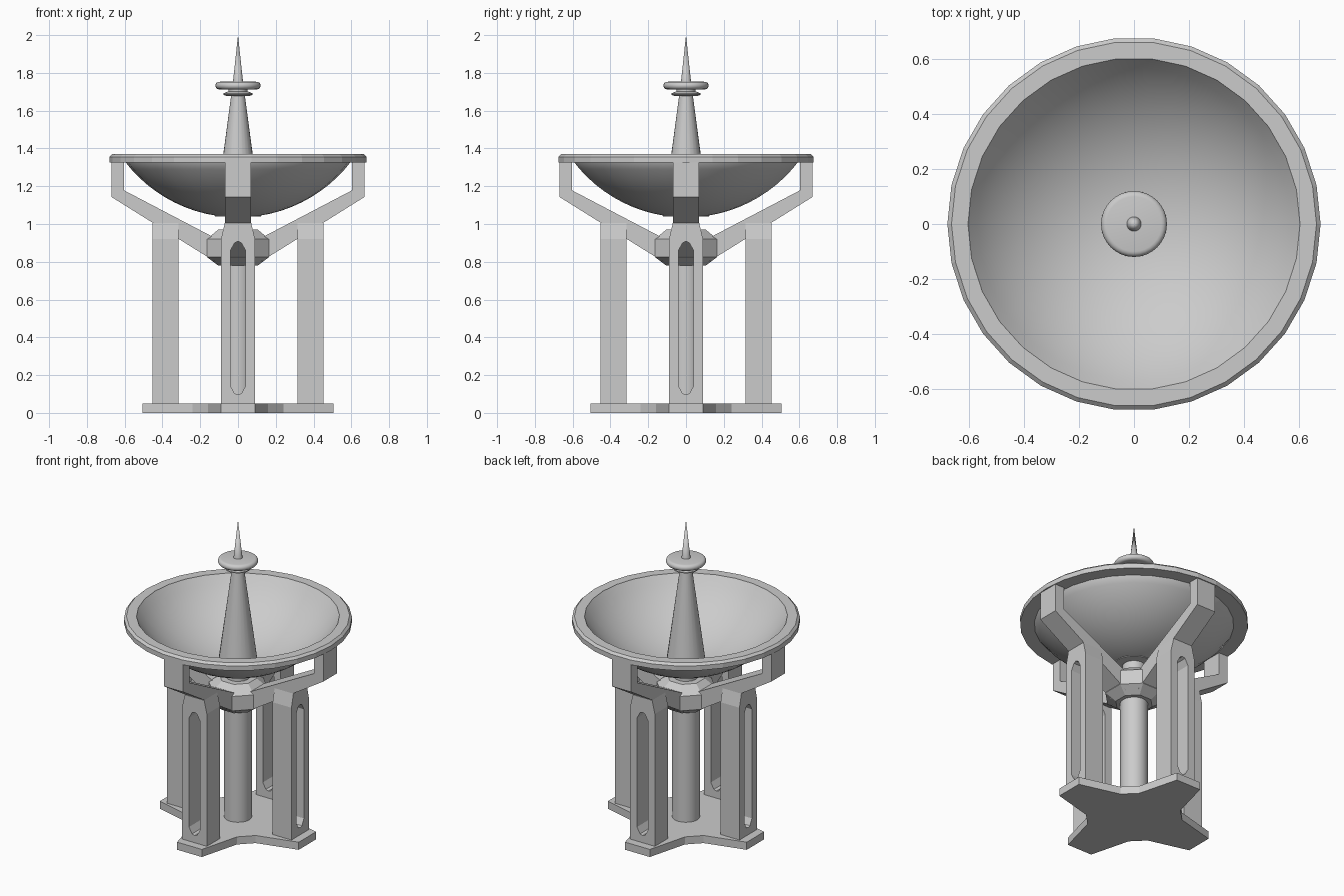
import bpy, bmesh
from math import sin, cos, asin, pi, radians

if "Cube" in bpy.data.objects:
    bpy.data.objects.remove(bpy.data.objects["Cube"])


def finish(name, bm, smooth=None):
    bmesh.ops.remove_doubles(bm, verts=bm.verts, dist=1e-5)
    bmesh.ops.recalc_face_normals(bm, faces=bm.faces)
    mesh = bpy.data.meshes.new(name)
    bm.to_mesh(mesh)
    bm.free()
    ob = bpy.data.objects.new(name, mesh)
    bpy.context.collection.objects.link(ob)
    if smooth:
        bpy.ops.object.select_all(action='DESELECT')
        ob.select_set(True)
        bpy.context.view_layer.objects.active = ob
        bpy.ops.object.shade_smooth_by_angle(angle=radians(smooth))
    return ob


def lathe(name, profile, sides, smooth=None, turn=0.0, closed=False):
    """Spin (radius, z) points around the z axis."""
    bm = bmesh.new()
    rings = [[bm.verts.new((r * cos(turn + 2 * pi * i / sides),
                            r * sin(turn + 2 * pi * i / sides), z))
              for i in range(sides)] for r, z in profile]
    pairs = list(zip(rings, rings[1:]))
    if closed:
        pairs.append((rings[-1], rings[0]))
    for a, b in pairs:
        for i in range(sides):
            j = (i + 1) % sides
            bm.faces.new((a[i], a[j], b[j], b[i]))
    return finish(name, bm, smooth)


def prism(name, points, offset):
    """Extrude a closed polygon of 3D points along offset."""
    bm = bmesh.new()
    face = bm.faces.new([bm.verts.new(p) for p in points])
    ext = bmesh.ops.extrude_face_region(bm, geom=[face], use_keep_orig=True)
    verts = [v for v in ext['geom'] if isinstance(v, bmesh.types.BMVert)]
    bmesh.ops.translate(bm, verts=verts, vec=offset)
    return finish(name, bm)


def four_ways(ob):
    """Repeat an object at 90 degree steps around the centre."""
    for k in range(1, 4):
        copy = ob.copy()
        copy.name = f"{ob.name}_{k + 1}"
        copy.rotation_euler.z = k * pi / 2
        bpy.context.collection.objects.link(copy)


def cap(rim_r, rim_z, low_z, steps=12):
    """Spherical cap profile from the centre bottom up to the rim."""
    d = rim_z - low_z
    R = (rim_r ** 2 + d ** 2) / (2 * d)
    end = asin(rim_r / R)
    return [(R * sin(end * i / steps), low_z + R * (1 - cos(end * i / steps)))
            for i in range(steps + 1)]


# Four-armed base plate
quarter = [(0.505, -0.09), (0.505, 0.09), (0.24, 0.16), (0.16, 0.24)]
outline = []
for k in range(4):
    c, s = [(1, 0), (0, 1), (-1, 0), (0, -1)][k]
    outline += [(x * c - y * s, x * s + y * c, 0) for x, y in quarter]
prism("base_plate", outline, (0, 0, 0.05))

# Central column and octagonal hub
lathe("column", [(0, 0.04), (0.083, 0.04), (0.083, 0.80), (0, 0.80)], 24, 40)
k8 = 1 / cos(pi / 8)
lathe("hub", [(0, 0.78), (0.105 * k8, 0.78), (0.165 * k8, 0.825),
              (0.165 * k8, 0.92), (0.105 * k8, 0.97), (0, 0.97)], 8, turn=pi / 8)
lathe("bowl_neck", [(0, 0.96), (0.07, 0.96), (0.07, 1.042), (0, 1.042)], 16, 40)

# Legs with a through slot
leg = prism("leg", [(0.315, y, z) for y, z in
                    [(-0.09, 0.045), (0.09, 0.045), (0.09, 0.92),
                     (0.07, 1.005), (-0.07, 1.005), (-0.09, 0.92)]], (0.137, 0, 0))
right = [(0.018, 0.103), (0.04, 0.143), (0.04, 0.86), (0.018, 0.9)]
slot = right + [(0, 0.908)] + [(-y, z) for y, z in reversed(right)] + [(0, 0.097)]
cutter = prism("slot_cutter", [(0.2, y, z) for y, z in slot], (0.4, 0, 0))
mod = leg.modifiers.new("slot", 'BOOLEAN')
mod.object = cutter
mod.operation = 'DIFFERENCE'
mod.solver = 'EXACT'
bpy.context.view_layer.objects.active = leg
bpy.ops.object.modifier_apply(modifier=mod.name)
bpy.data.objects.remove(cutter)
four_ways(leg)

# Bent arms from the hub up to the rim
arm = prism("bowl_arm", [(x, -0.07, z) for x, z in
                         [(0.12, 0.80), (0.67, 1.143), (0.67, 1.33),
                          (0.603, 1.33), (0.603, 1.178), (0.12, 0.925)]], (0, 0.14, 0))
four_ways(arm)

# Shallow bowl and its faceted rim
lathe("bowl", cap(0.602, 1.335, 1.035) + cap(0.605, 1.368, 1.047)[::-1], 30, 40)
lathe("bowl_rim", [(0.595, 1.325), (0.68, 1.325), (0.68, 1.356),
                   (0.665, 1.37), (0.605, 1.37)], 30, closed=True)

# Spire with a collar, rounded disc and needle
lathe("spire", [(0, 1.04), (0.122, 1.04), (0.035, 1.69), (0, 1.69)], 24, 40)
lathe("spire_collar", [(0, 1.677), (0.06, 1.677), (0.078, 1.685), (0.078, 1.692),
                       (0.05, 1.702), (0.05, 1.725), (0, 1.725)], 24, 40)
edge = [(0.1 + 0.02 * cos(a), 1.733 + 0.02 * sin(a))
        for a in [radians(-90 + 22.5 * i) for i in range(9)]]
lathe("spire_disc", [(0, 1.71)] + edge + [(0, 1.755)], 32, 40)
lathe("spire_needle", [(0, 1.74), (0.028, 1.74), (0, 2.0)], 20, 40)
